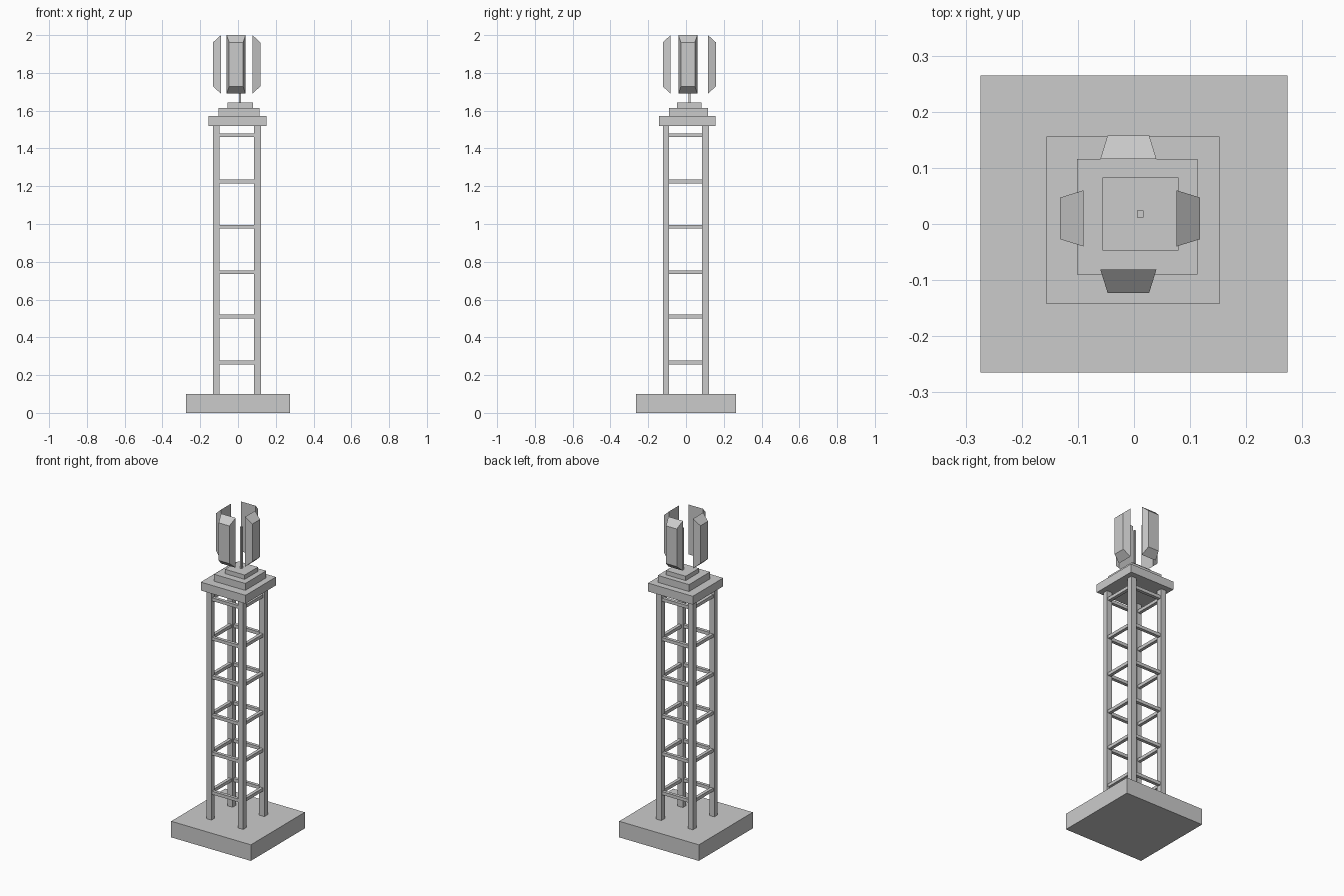
import bpy
import bmesh
from mathutils import Vector

cube = bpy.data.objects.get("Cube")
if cube:
    bpy.data.objects.remove(cube, do_unlink=True)

grey = bpy.data.materials.new("plain grey")
grey.use_nodes = True
COLOUR = (0.6, 0.6, 0.6, 1)
grey.diffuse_color = COLOUR
grey.node_tree.nodes["Principled BSDF"].inputs["Base Color"].default_value = COLOUR


def add_object(name, bm):
    bmesh.ops.recalc_face_normals(bm, faces=bm.faces)
    mesh = bpy.data.meshes.new(name)
    bm.to_mesh(mesh)
    bm.free()
    mesh.materials.append(grey)
    obj = bpy.data.objects.new(name, mesh)
    bpy.context.collection.objects.link(obj)
    return obj


def box(name, low, high):
    low, high = Vector(low), Vector(high)
    bm = bmesh.new()
    bmesh.ops.create_cube(bm, size=1)
    for v in bm.verts:
        v.co = (low + high) / 2 + v.co * (high - low)
    return add_object(name, bm)


def panel(name, centre, axis, side):
    """Box whose outward face is smaller than its back."""
    bm = bmesh.new()
    bmesh.ops.create_cube(bm, size=1)
    for v in bm.verts:
        outer = v.co[axis] * side > 0
        width, height = (0.074, 0.234) if outer else (0.1, 0.31)
        v.co.z *= height
        v.co[1 - axis] *= width
        v.co[axis] *= 0.042
        v.co += Vector(centre)
    return add_object(name, bm)


# Base slab and stepped top platform
box("base_slab", (-0.274, -0.265, 0), (0.274, 0.265, 0.1))
box("platform_lower", (-0.156, -0.143, 1.52), (0.152, 0.156, 1.572))
box("platform_middle", (-0.102, -0.09, 1.572), (0.113, 0.116, 1.615))
box("platform_upper", (-0.056, -0.047, 1.615), (0.079, 0.083, 1.642))
box("mast", (0.005, 0.012, 1.642), (0.017, 0.024, 1.9))

# Four legs
legs_x = {"right": (-0.132, -0.097), "left": (0.085, 0.121)}
legs_y = {"front": (-0.122, -0.09), "back": (0.086, 0.121)}
for side, (x0, x1) in legs_x.items():
    for end, (y0, y1) in legs_y.items():
        box(f"leg_{end}_{side}", (x0, y0, 0.1), (x1, y1, 1.52))

# Square rings of rungs between the legs
R = 0.01
for i, z in enumerate((0.267, 0.511, 0.744, 0.985, 1.225, 1.47)):
    for end, ys in legs_y.items():
        y = sum(ys) / 2
        box(f"rung_{end}_{i}", (-0.1, y - R, z - R), (0.09, y + R, z + R))
    for side, xs in legs_x.items():
        x = sum(xs) / 2
        box(f"rung_{side}_{i}", (x - R, -0.095, z - R), (x + R, 0.09, z + R))

# Antenna panels around the mast
panel("panel_right", (-0.111, 0.01, 1.845), 0, -1)
panel("panel_left", (0.097, 0.01, 1.845), 0, 1)
panel("panel_front", (-0.01, -0.102, 1.845), 1, -1)
panel("panel_back", (-0.01, 0.137, 1.845), 1, 1)
